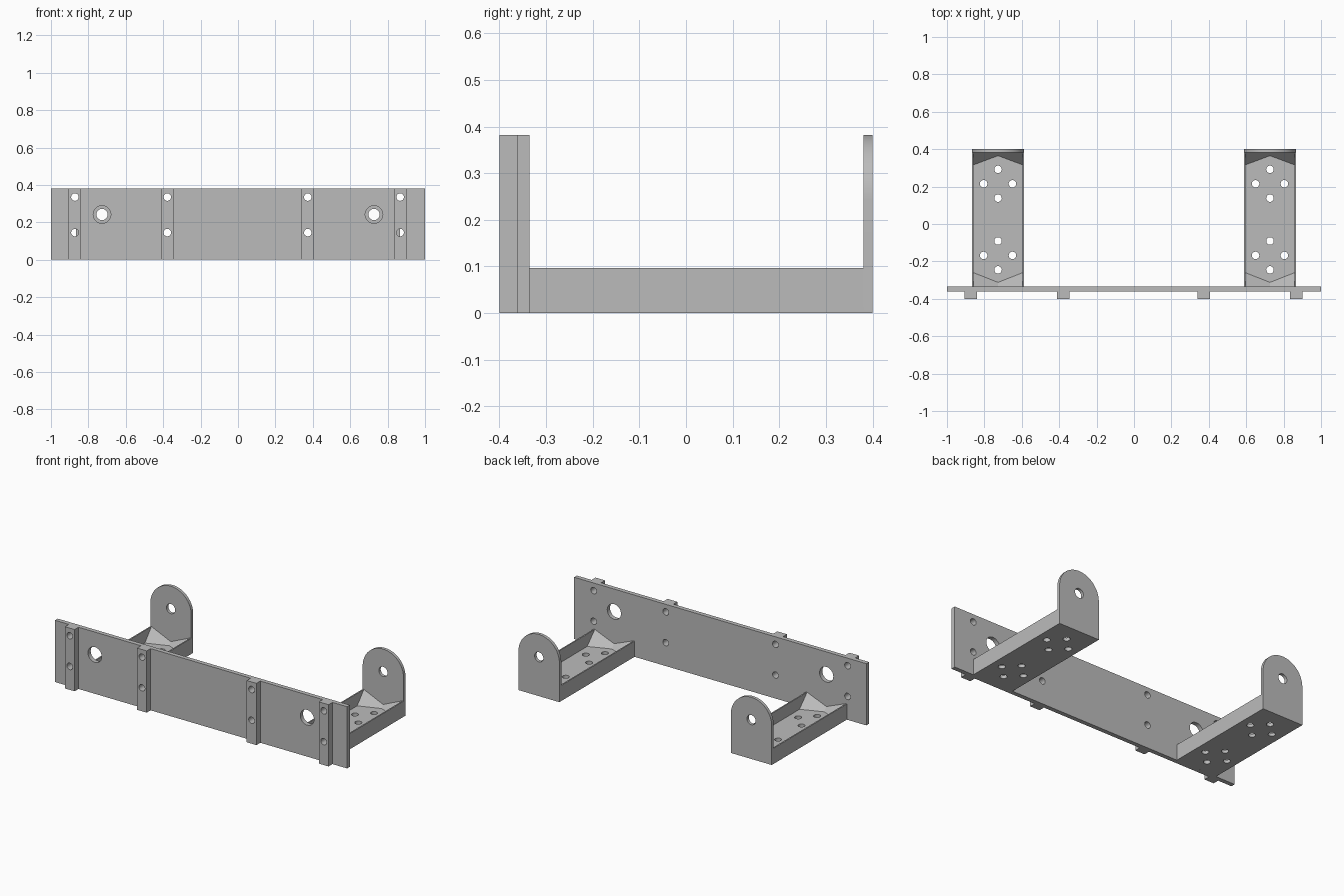
import bpy
import bmesh
from math import pi, sin, cos, radians
from mathutils import Matrix, Vector

if "Cube" in bpy.data.objects:
    bpy.data.objects.remove(bpy.data.objects["Cube"], do_unlink=True)

grey = bpy.data.materials.new("plain grey")
grey.use_nodes = True
colour = (0.5, 0.5, 0.5, 1)
grey.diffuse_color = colour
grey.node_tree.nodes["Principled BSDF"].inputs["Base Color"].default_value = colour

# Main sizes
HEIGHT = 0.382
PLATE_FRONT, PLATE_BACK = -0.362, -0.335
TAB_FRONT, BACK = 0.381, 0.4
BRACKET_X, HALF = 0.727, 0.14
FLOOR, WALL_TOP, WALL = 0.02, 0.097, 0.008
PIVOT_Z = HEIGHT - HALF
SCREW = 0.02


def add_object(name, mesh):
    obj = bpy.data.objects.new(name, mesh)
    bpy.context.collection.objects.link(obj)
    mesh.materials.clear()
    mesh.materials.append(grey)
    bpy.ops.object.select_all(action='DESELECT')
    obj.select_set(True)
    bpy.context.view_layer.objects.active = obj
    bpy.ops.object.shade_smooth_by_angle(angle=radians(30))
    return obj


def rect(x0, x1, y0, y1):
    return [(x0, y0), (x1, y0), (x1, y1), (x0, y1)]


def circle(x, y, r, n=32):
    return [(x + r * cos(2 * pi * i / n), y + r * sin(2 * pi * i / n)) for i in range(n)]


def sheet(name, outlines, low, high, upright=False):
    """Flat sheet from an outer outline and hole outlines, thick from low to high."""
    curve = bpy.data.curves.new(name, 'CURVE')
    curve.dimensions = '2D'
    curve.fill_mode = 'BOTH'
    curve.extrude = (high - low) / 2
    for points in outlines:
        spline = curve.splines.new('POLY')
        spline.points.add(len(points) - 1)
        for p, (x, y) in zip(spline.points, points):
            p.co = (x, y, 0, 1)
        spline.use_cyclic_u = True
    temp = bpy.data.objects.new(name + "_outline", curve)
    bpy.context.collection.objects.link(temp)
    graph = bpy.context.evaluated_depsgraph_get()
    mesh = bpy.data.meshes.new_from_object(temp.evaluated_get(graph))
    bpy.data.objects.remove(temp, do_unlink=True)
    bpy.data.curves.remove(curve)
    mid = (low + high) / 2
    if upright:
        mesh.transform(Matrix.Translation((0, mid, 0)) @ Matrix.Rotation(pi / 2, 4, 'X'))
    else:
        mesh.transform(Matrix.Translation((0, 0, mid)))
    bm = bmesh.new()
    bm.from_mesh(mesh)
    bmesh.ops.remove_doubles(bm, verts=bm.verts, dist=0.0001)
    bmesh.ops.recalc_face_normals(bm, faces=bm.faces)
    bm.to_mesh(mesh)
    bm.free()
    return add_object(name, mesh)


def gusset(name, cx, side, end_y, inward, edge_depth, mid_depth):
    """Sloped corner filler, high at the wall and low at the middle of the bracket."""
    edge = cx + side * (HALF - WALL)
    rise = WALL_TOP - FLOOR
    bm = bmesh.new()
    for x, depth in ((edge, edge_depth), (cx, mid_depth)):
        top = FLOOR + rise * depth / edge_depth
        for y, z in ((end_y, FLOOR), (end_y + inward * depth, FLOOR), (end_y, top)):
            bm.verts.new(Vector((x, y, z)))
    bmesh.ops.convex_hull(bm, input=bm.verts)
    bmesh.ops.recalc_face_normals(bm, faces=bm.faces)
    mesh = bpy.data.meshes.new(name)
    bm.to_mesh(mesh)
    bm.free()
    add_object(name, mesh)


# Long front plate with screw holes and two access holes
strip_x = (-0.872, -0.378, 0.373, 0.867)
screw_z = (0.145, 0.335)
holes = [circle(x, z, SCREW) for x in strip_x for z in screw_z]
holes += [circle(s * BRACKET_X, PIVOT_Z, 0.047, 48) for s in (-1, 1)]
sheet("front_plate", [rect(-1, 1, 0, HEIGHT)] + holes, PLATE_FRONT, PLATE_BACK, True)

# Vertical spacer strips on the front
for i, x in enumerate(strip_x):
    outline = [rect(x - 0.033, x + 0.033, 0, HEIGHT)]
    outline += [circle(x, z, SCREW) for z in screw_z]
    sheet(f"spacer_strip_{i + 1}", outline, -BACK, PLATE_FRONT, True)

# Two channel brackets, each with a rounded tab at the back
for label, side in (("right", -1), ("left", 1)):
    cx = side * BRACKET_X

    floor = [rect(cx - HALF, cx + HALF, PLATE_BACK, TAB_FRONT)]
    for cy in (-0.168, 0.215):
        for dx, dy in ((1, 0), (0, 1), (-1, 0), (0, -1)):
            floor.append(circle(cx + 0.077 * dx, cy + 0.077 * dy, SCREW))
    sheet(f"{label}_bracket_floor", floor, 0, FLOOR)

    for s in (-1, 1):
        where = "outer" if s == side else "inner"
        x0, x1 = sorted((cx + s * HALF, cx + s * (HALF - WALL)))
        sheet(f"{label}_{where}_wall", [rect(x0, x1, PLATE_BACK, TAB_FRONT)], FLOOR, WALL_TOP)
        gusset(f"{label}_{where}_front_gusset", cx, s, PLATE_BACK, 1, 0.075, 0.023)
        gusset(f"{label}_{where}_back_gusset", cx, s, TAB_FRONT, -1, 0.065, 0.016)

    arc = [(cx + HALF * cos(pi * i / 32), PIVOT_Z + HALF * sin(pi * i / 32)) for i in range(33)]
    tab = [(cx - HALF, 0), (cx + HALF, 0)] + arc
    sheet(f"{label}_pivot_tab", [tab, circle(cx, PIVOT_Z, 0.03)], TAB_FRONT, BACK, True)
